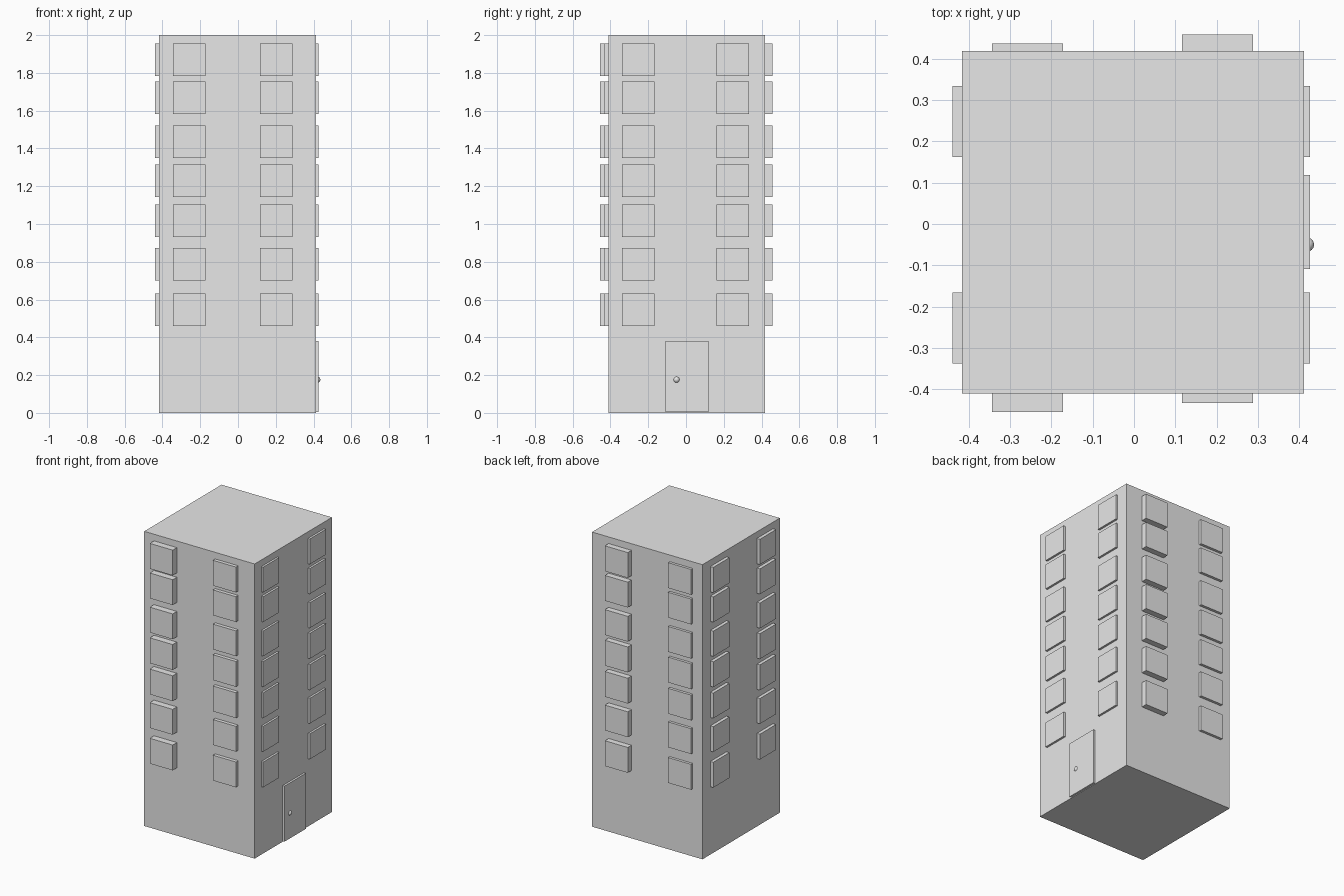
import bpy

cube = bpy.data.objects.get("Cube")
if cube:
    bpy.data.objects.remove(cube, do_unlink=True)

# One plain concrete grey throughout
GREY = (0.8, 0.8, 0.8, 1)
grey = bpy.data.materials.new("concrete grey")
grey.use_nodes = True
grey.diffuse_color = GREY
next(n for n in grey.node_tree.nodes
     if n.type == 'BSDF_PRINCIPLED').inputs["Base Color"].default_value = GREY


def box(name, x, y, z):
    """Box spanning the given (low, high) ranges."""
    spans = (x, y, z)
    bpy.ops.mesh.primitive_cube_add(size=1, location=[(a + b) / 2 for a, b in spans])
    ob = bpy.context.object
    ob.name = name
    ob.scale = [b - a for a, b in spans]
    bpy.ops.object.transform_apply(location=False, rotation=False, scale=True)
    ob.data.materials.append(grey)
    return ob


# Tower block
LEFT, RIGHT, FRONT, BACK = 0.412, -0.417, -0.41, 0.419
SINK = 0.02
box("tower", (RIGHT, LEFT), (FRONT, BACK), (0, 2))

# Windows: seven floors, two columns on every wall
SIZE = 0.172
FLOORS = (0.46, 0.702, 0.93, 1.142, 1.35, 1.582, 1.783)
FRONT_COLUMNS = ((-0.344, -0.455, 0.437), (0.116, -0.434, 0.459))
SIDE_COLUMNS = (-0.338, 0.162)
for floor, low in enumerate(FLOORS, 1):
    z = (low, low + SIZE)
    for start, front_face, back_face in FRONT_COLUMNS:
        x = (start, start + SIZE)
        box(f"front_window_{floor}", x, (front_face, FRONT + SINK), z)
        box(f"back_window_{floor}", x, (BACK - SINK, back_face), z)
    for start in SIDE_COLUMNS:
        y = (start, start + SIZE)
        box(f"left_window_{floor}", (LEFT - SINK, 0.426), y, z)
        box(f"right_window_{floor}", (-0.439, RIGHT + SINK), y, z)

# Entrance door with a round knob
box("door", (LEFT - SINK, 0.426), (-0.109, 0.119), (0.004, 0.381))
bpy.ops.mesh.primitive_uv_sphere_add(segments=32, ring_count=16, radius=0.017,
                                     location=(0.419, -0.05, 0.176))
knob = bpy.context.object
knob.name = "door_knob"
knob.data.materials.append(grey)
bpy.ops.object.shade_smooth()
